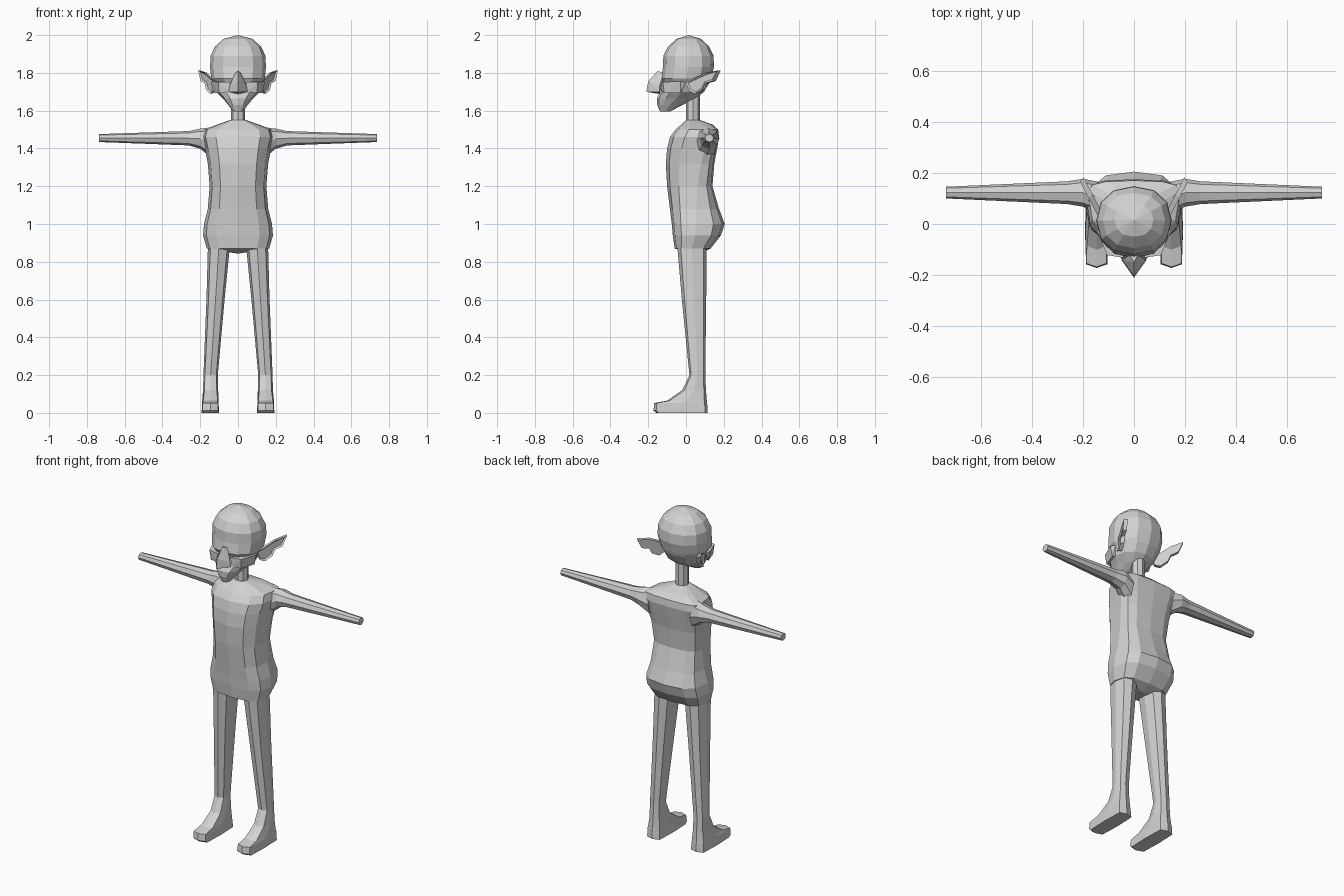
import bpy, bmesh, math
from mathutils import Vector

cube = bpy.data.objects.get("Cube")
if cube:
    bpy.data.objects.remove(cube, do_unlink=True)

skin = bpy.data.materials.new("plain grey")
skin.use_nodes = True
grey = (0.65, 0.65, 0.65, 1)
skin.diffuse_color = grey
skin.node_tree.nodes["Principled BSDF"].inputs["Base Color"].default_value = grey


def finish(name, bm):
    bmesh.ops.recalc_face_normals(bm, faces=bm.faces)
    mesh = bpy.data.meshes.new(name)
    bm.to_mesh(mesh)
    bm.free()
    mesh.materials.append(skin)
    obj = bpy.data.objects.new(name, mesh)
    bpy.context.collection.objects.link(obj)
    return obj


def section(sides, power, start=0.0):
    """Unit rounded section as (across, forward) pairs."""
    pts = []
    for i in range(sides):
        a = start + 2 * math.pi * i / sides
        s, c = math.sin(a), math.cos(a)
        pts.append((math.copysign(abs(s) ** power, s), math.copysign(abs(c) ** power, c)))
    return pts


def body_ring(z, cx, half, front, back, widest=None, sides=12, power=0.7, start=0.0):
    """Horizontal ring; widest is the y where it is broadest."""
    mid = (front + back) / 2 if widest is None else widest
    return [Vector((cx + half * u, mid + (front - mid if v > 0 else mid - back) * v, z))
            for u, v in section(sides, power, start)]


def loft(name, rings, bottom=None, top=None):
    bm = bmesh.new()
    loops = [[bm.verts.new(p) for p in ring] for ring in rings]
    n = len(loops[0])
    for a, b in zip(loops, loops[1:]):
        for i in range(n):
            bm.faces.new((a[i], a[(i + 1) % n], b[(i + 1) % n], b[i]))
    for loop, pole in ((loops[0], bottom), (loops[-1], top)):
        if pole:
            tip = bm.verts.new(pole)
            for i in range(n):
                bm.faces.new((loop[i], loop[(i + 1) % n], tip))
        else:
            bm.faces.new(loop)
    return finish(name, bm)


def hull(name, points):
    bm = bmesh.new()
    for p in points:
        bm.verts.new(p)
    bmesh.ops.convex_hull(bm, input=bm.verts)
    return finish(name, bm)


# Torso: z, half width, front, back, widest y
torso = [
    (0.87, 0.165, -0.06, 0.13, 0.03),
    (0.94, 0.185, -0.07, 0.185, 0.05),
    (1.0, 0.18, -0.075, 0.205, 0.05),
    (1.08, 0.16, -0.085, 0.175, 0.055),
    (1.2, 0.15, -0.1, 0.14, 0.06),
    (1.32, 0.16, -0.107, 0.15, 0.08),
    (1.4, 0.175, -0.1, 0.165, 0.1),
    (1.46, 0.19, -0.085, 0.175, 0.12),
    (1.5, 0.18, -0.055, 0.17, 0.125),
    (1.527, 0.11, -0.025, 0.14, 0.09),
    (1.55, 0.042, 0.0, 0.075, 0.037),
]
loft("torso", [body_ring(z, 0, h, f, b, w) for z, h, f, b, w in torso],
     bottom=(0, 0.07, 0.843))

# Neck
loft("neck", [body_ring(z, 0, 0.038, 0, 0.073, sides=8, power=1) for z in (1.53, 1.72)])

# Head: z, half width, front, back
head = [
    (1.595, 0.025, -0.138, -0.085),
    (1.63, 0.052, -0.152, -0.02),
    (1.665, 0.08, -0.155, 0.055),
    (1.7, 0.115, -0.135, 0.095),
    (1.75, 0.128, -0.122, 0.125),
    (1.77, 0.142, -0.132, 0.132),
    (1.83, 0.148, -0.122, 0.148),
    (1.89, 0.145, -0.12, 0.146),
    (1.94, 0.122, -0.095, 0.122),
    (1.98, 0.076, -0.05, 0.08),
]
loft("head", [body_ring(z, 0, h, f, b, power=0.9) for z, h, f, b in head], top=(0, 0.015, 2.0))

# Nose: ridge on the centre line, flared at the nostrils
nose = [(0, -0.15, 1.81), (0, -0.2, 1.755), (0, -0.21, 1.7), (0, -0.14, 1.688)]
for s in (-1, 1):
    nose += [(s * 0.015, -0.12, 1.8), (s * 0.02, -0.12, 1.77),
             (s * 0.045, -0.14, 1.73), (s * 0.05, -0.14, 1.7)]
hull("nose", nose)

# Ear outline as (y, z); the ear sweeps outward as it goes back
ear_outline = [(0.0, 1.75), (0.1, 1.8), (0.165, 1.812), (0.14, 1.757),
               (0.1, 1.745), (0.085, 1.712), (0.045, 1.69), (0.015, 1.705)]

# Leg and foot: z, centre x, half width, front, back, squareness
leg = [
    (0.93, 0.098, 0.06, -0.05, 0.11, 0.75),
    (0.6, 0.119, 0.048, -0.022, 0.107, 0.75),
    (0.2, 0.145, 0.038, 0.018, 0.102, 0.7),
    (0.12, 0.145, 0.04, -0.02, 0.106, 0.6),
    (0.065, 0.146, 0.044, -0.1, 0.11, 0.4),
    (0.052, 0.147, 0.044, -0.168, 0.112, 0.3),
    (0.012, 0.146, 0.046, -0.172, 0.115, 0.3),
    (0.0, 0.146, 0.046, -0.157, 0.115, 0.3),
]

# Arm: x, low z, high z, front y, back y
arm = [
    (0.14, 1.35, 1.512, 0.04, 0.165),
    (0.2, 1.398, 1.505, 0.068, 0.177),
    (0.26, 1.416, 1.492, 0.078, 0.167),
    (0.735, 1.434, 1.476, 0.1, 0.146),
]

for side, s in (("left", 1), ("right", -1)):
    loft(side + "_leg", [body_ring(z, s * c, h, f, b, sides=8, power=p)
                         for z, c, h, f, b, p in leg])
    loft(side + "_arm", [[Vector((s * x, (f + b) / 2 + (b - f) / 2 * u, (lo + hi) / 2 + (hi - lo) / 2 * v))
                          for u, v in section(8, 0.9)] for x, lo, hi, f, b in arm])

    # Cheek block under the eye
    hull(side + "_cheek", [(s * x, y, z) for x, y, z in (
        (0.04, -0.132, 1.752), (0.105, -0.122, 1.752), (0.143, -0.03, 1.755), (0.13, 0.0, 1.75),
        (0.05, -0.13, 1.7), (0.1, -0.115, 1.693), (0.13, -0.03, 1.695), (0.06, 0.0, 1.72))])

    # Ear plate with a hollow inner face
    bm = bmesh.new()
    face = bm.faces.new([bm.verts.new((s * (0.125 + 0.52 * y), y, z)) for y, z in ear_outline])
    back = bmesh.ops.extrude_face_region(bm, geom=[face])
    for v in (g for g in back["geom"] if isinstance(g, bmesh.types.BMVert)):
        v.co += Vector((-s * 0.014, 0.018, 0))
    bmesh.ops.recalc_face_normals(bm, faces=bm.faces)
    outer = max((f for f in bm.faces if len(f.verts) == 8), key=lambda f: s * f.normal.x)
    bmesh.ops.inset_individual(bm, faces=[outer], thickness=0.01, depth=-0.008)
    finish(side + "_ear", bm)
